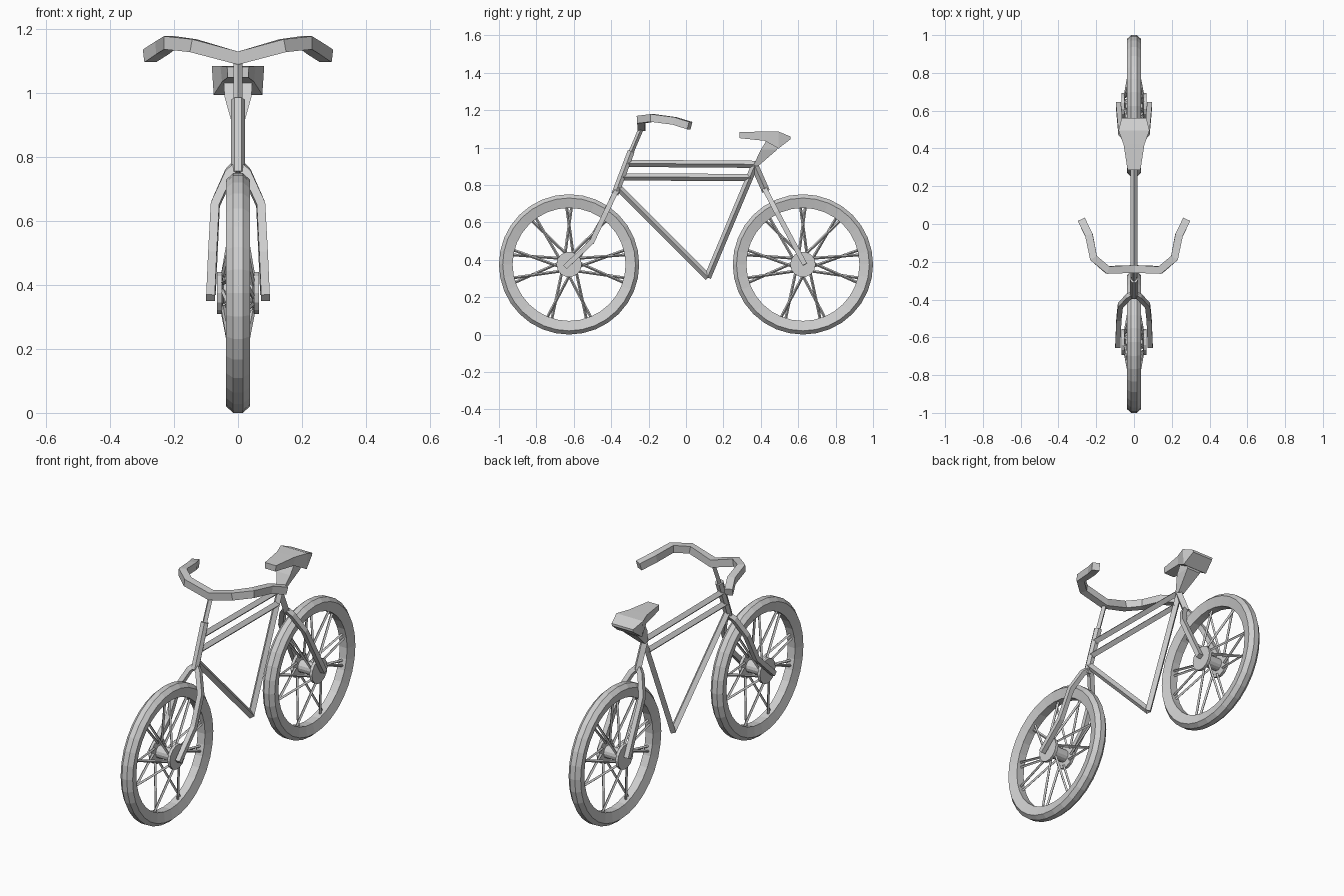
import bpy, bmesh
from math import sin, cos, pi, radians
from mathutils import Vector

if "Cube" in bpy.data.objects:
    bpy.data.objects.remove(bpy.data.objects["Cube"])

GREY = (0.62, 0.62, 0.62, 1)
grey = bpy.data.materials.new("plain grey")
grey.use_nodes = True
grey.diffuse_color = GREY
grey.node_tree.nodes["Principled BSDF"].inputs["Base Color"].default_value = GREY


def finish(name, bm):
    bmesh.ops.recalc_face_normals(bm, faces=bm.faces)
    mesh = bpy.data.meshes.new(name)
    bm.to_mesh(mesh)
    bm.free()
    mesh.materials.append(grey)
    obj = bpy.data.objects.new(name, mesh)
    bpy.context.collection.objects.link(obj)


def bridge(bm, a, b):
    n = len(a)
    for i in range(n):
        bm.faces.new((a[i], a[(i + 1) % n], b[(i + 1) % n], b[i]))


def loft(bm, rings):
    """Join rings of corners into a closed solid."""
    rings = [[bm.verts.new(c) for c in ring] for ring in rings]
    for a, b in zip(rings, rings[1:]):
        bridge(bm, a, b)
    bm.faces.new(rings[0])
    bm.faces.new(rings[-1])


def add_tube(bm, path, r, sides=4, turn=0.0, ref=Vector((1, 0, 0))):
    """Sweep a polygon along a path, mitring the bends."""
    pts = [Vector(p) for p in path]
    rings = []
    for i, p in enumerate(pts):
        t_in = (p - pts[max(i - 1, 0)]).normalized()
        t_out = (pts[min(i + 1, len(pts) - 1)] - p).normalized()
        t = (t_in + t_out).normalized()
        u = (ref - t * ref.dot(t)).normalized()
        v = t.cross(u)
        rings.append([p + r * (u * cos(a) + v * sin(a))
                      for a in (turn + 2 * pi * k / sides for k in range(sides))])
    loft(bm, rings)


def tube(name, path, r, *shape):
    bm = bmesh.new()
    add_tube(bm, path, r, *shape)
    finish(name, bm)


def flip(path):
    return [(-x, y, z) for x, y, z in path]


def lathe(name, profile, centre, steps):
    """Spin a closed (x, radius) profile around the wheel axis."""
    bm = bmesh.new()
    rings = [[bm.verts.new((x, centre[0] + r * cos(2 * pi * k / steps),
                            centre[1] + r * sin(2 * pi * k / steps)))
              for k in range(steps)] for x, r in profile]
    for a, b in zip(rings, rings[1:] + rings[:1]):
        bridge(bm, a, b)
    finish(name, bm)


# Wheels: tyre, hub with two flanges, crossed spokes
TYRE = [(0.015, 0.375), (0.037, 0.355), (0.023, 0.302)]
TYRE += [(-x, r) for x, r in reversed(TYRE)]
HUB = [(0.066, 0.003), (0.066, 0.068), (0.05, 0.068), (0.046, 0.034)]
HUB += [(-x, r) for x, r in reversed(HUB)]
SPOKES = (0, 38, -38, 78, -78, 106, -106, 160, -160)
for label, cy in (("front", -0.625), ("rear", 0.625)):
    cz = 0.375
    lathe(label + "_tyre", TYRE, (cy, cz), 32)
    lathe(label + "_hub", HUB, (cy, cz), 14)
    bm = bmesh.new()
    for angle in SPOKES:
        for side in (-1, 1):
            start = radians(90 + angle + side * 24)
            end = radians(90 + angle - side * 2.5)
            add_tube(bm, [(side * 0.047, cy + 0.055 * cos(start), cz + 0.055 * sin(start)),
                          (side * 0.002, cy + 0.31 * cos(end), cz + 0.31 * sin(end))], 0.0075)
    finish(label + "_spokes", bm)

# Frame tubes
R = 0.019
tube("top_tube", [(0, -0.31, 0.915), (0, 0.375, 0.91)], R)
tube("second_tube", [(0, -0.34, 0.842), (0, 0.345, 0.84)], R)
tube("down_tube", [(0, -0.37, 0.795), (0, 0.118, 0.305)], R)
tube("seat_tube", [(0, 0.37, 0.91), (0, 0.115, 0.305)], R)
tube("head_tube", [(0, -0.293, 0.98), (0, -0.38, 0.75)], 0.022, 6)
tube("stem", [(0, -0.3, 0.96), (0, -0.236, 1.11)], 0.014)
tube("rear_stay_stem", [(0, 0.366, 0.905), (0, 0.428, 0.765)], 0.021)

# Front fork legs and rear stays
fork = [(0.005, -0.372, 0.765), (0.028, -0.385, 0.745), (0.072, -0.43, 0.65),
        (0.08, -0.503, 0.497), (0.086, -0.647, 0.36)]
stay = [(0.005, 0.422, 0.775), (0.028, 0.436, 0.75), (0.07, 0.485, 0.655), (0.083, 0.635, 0.375)]
for label, path in (("fork_leg", fork), ("rear_stay", stay)):
    tube("left_" + label, path, 0.019, 4, pi / 4)
    tube("right_" + label, flip(path), 0.019, 4, pi / 4)

# Swept handlebar, square in section
bar = [(0, -0.238, 1.11), (0.14, -0.243, 1.149), (0.214, -0.18, 1.158),
       (0.238, -0.06, 1.142), (0.277, 0.02, 1.117)]
tube("handlebar", flip(bar[:0:-1]) + bar, 0.029, 4, pi / 4, Vector((0, 0, 1)))

# Saddle: cross-sections (y, upper half width, top, lower half width, bottom)
bm = bmesh.new()
loft(bm, [((-wt, y, zt), (wt, y, zt), (wb, y, zb), (-wb, y, zb)) for y, wt, zt, wb, zb in (
    (0.285, 0.034, 1.083, 0.032, 1.05), (0.42, 0.055, 1.085, 0.05, 1.036),
    (0.495, 0.082, 1.085, 0.076, 0.995), (0.56, 0.066, 1.058, 0.064, 1.045))])
finish("saddle", bm)

# Tapered seat post
bm = bmesh.new()
loft(bm, [((-w, y0, z), (w, y0, z), (w, y1, z), (-w, y1, z)) for w, y0, y1, z in (
    (0.017, 0.358, 0.385, 0.9), (0.042, 0.4, 0.487, 0.988), (0.045, 0.432, 0.5, 1.04))])
finish("seat_post", bm)
